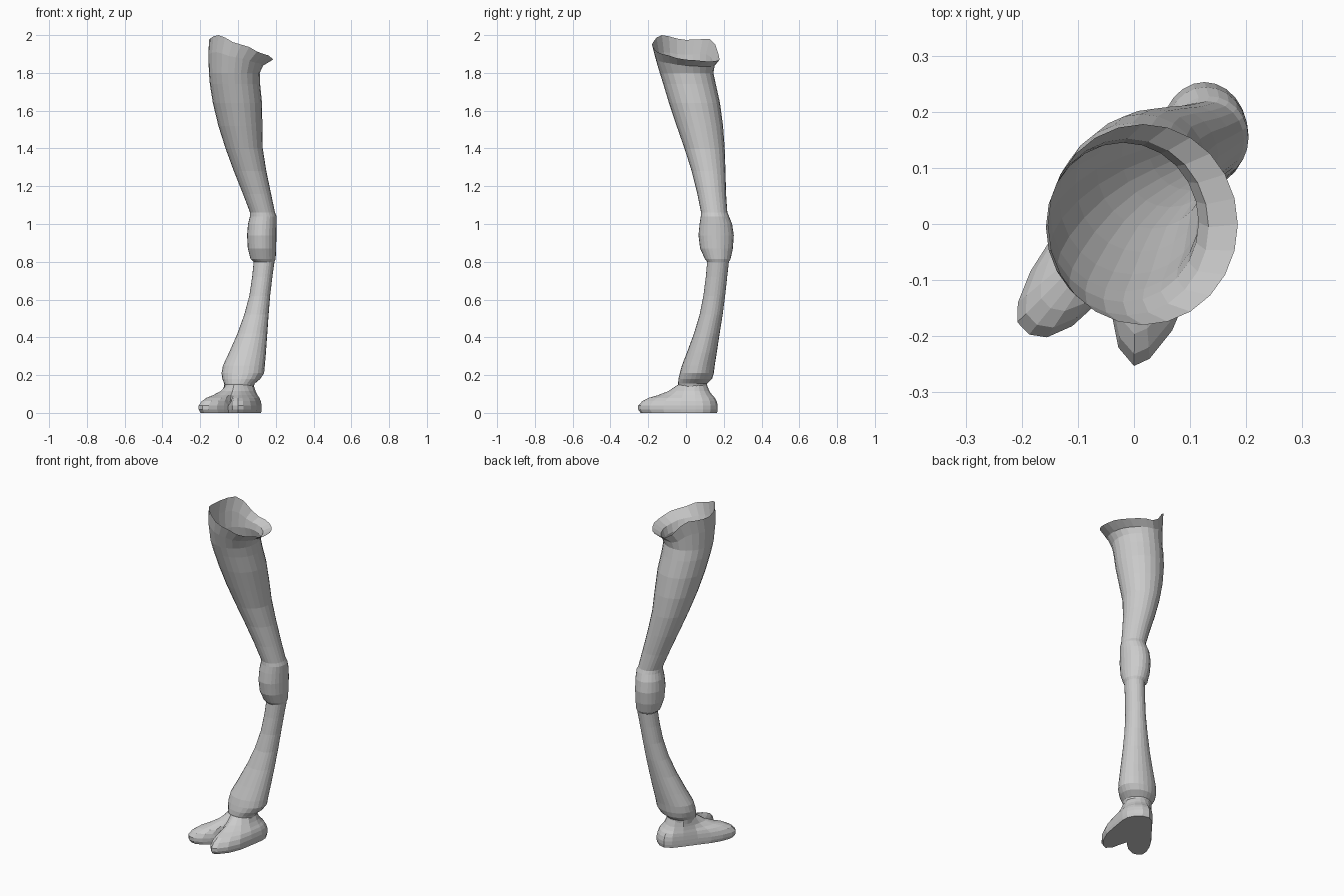
import bpy, bmesh
from math import sin, cos, pi, atan2

SEG = 24


def loft(name, rings, cap_start=False, cap_end=False):
    """Skin a list of equal-length closed loops with quads."""
    bm = bmesh.new()
    loops = [[bm.verts.new(p) for p in ring] for ring in rings]
    n = len(loops[0])
    for a, b in zip(loops, loops[1:]):
        for i in range(n):
            j = (i + 1) % n
            bm.faces.new((a[i], a[j], b[j], b[i]))
    if cap_start:
        bm.faces.new(loops[0][::-1])
    if cap_end:
        bm.faces.new(loops[-1])
    bmesh.ops.recalc_face_normals(bm, faces=bm.faces)
    mesh = bpy.data.meshes.new(name)
    bm.to_mesh(mesh)
    bm.free()
    obj = bpy.data.objects.new(name, mesh)
    bpy.context.collection.objects.link(obj)
    return obj


def oval(z, x0, x1, y0, y1):
    cx, cy, rx, ry = (x0 + x1) / 2, (y0 + y1) / 2, (x1 - x0) / 2, (y1 - y0) / 2
    return [(cx + rx * cos(2 * pi * i / SEG), cy + ry * sin(2 * pi * i / SEG), z)
            for i in range(SEG)]


# Wavy open rim of the thigh: heights every 45 degrees from +x
rim_z = [1.87, 1.86, 1.87, 1.98, 1.975, 2.0, 1.95, 1.90]


def rim_height(i):
    t = i * 8 / SEG
    k = int(t)
    f = t - k
    f = f * f * (3 - 2 * f)
    return rim_z[k] * (1 - f) + rim_z[(k + 1) % 8] * f


rim = [(x, y, rim_height(i)) for i, (x, y, _) in
       enumerate(oval(0, -0.153, 0.185, -0.18, 0.178))]
collar = [(x, y, 1.80 + 0.55 * (rim_height(i) - 1.80)) for i, (x, y, _) in
          enumerate(oval(0, -0.157, 0.133, -0.163, 0.152))]

# Leg sections from ankle up to thigh: z, x range, y range
sections = [
    (0.13, -0.070, 0.080, -0.040, 0.110),
    (0.155, -0.073, 0.088, -0.042, 0.112),
    (0.18, -0.083, 0.118, -0.040, 0.138),
    (0.21, -0.087, 0.138, -0.033, 0.147),
    (0.25, -0.080, 0.142, -0.022, 0.152),
    (0.32, -0.047, 0.148, 0.005, 0.163),
    (0.42, -0.003, 0.155, 0.042, 0.178),
    (0.52, 0.033, 0.162, 0.072, 0.194),
    (0.62, 0.060, 0.170, 0.092, 0.207),
    (0.72, 0.075, 0.182, 0.105, 0.218),
    (0.80, 0.083, 0.193, 0.112, 0.227),
    (0.815, 0.066, 0.199, 0.100, 0.236),
    (0.87, 0.052, 0.202, 0.075, 0.248),
    (0.94, 0.048, 0.203, 0.066, 0.253),
    (1.00, 0.053, 0.204, 0.072, 0.244),
    (1.04, 0.063, 0.204, 0.078, 0.228),
    (1.06, 0.064, 0.196, 0.080, 0.219),
    (1.16, 0.026, 0.175, 0.060, 0.212),
    (1.28, -0.022, 0.150, 0.030, 0.209),
    (1.40, -0.066, 0.131, -0.008, 0.205),
    (1.52, -0.104, 0.129, -0.050, 0.196),
    (1.64, -0.133, 0.127, -0.090, 0.180),
    (1.74, -0.149, 0.117, -0.120, 0.158),
    (1.80, -0.154, 0.115, -0.139, 0.145),
]
loft("leg", [oval(*s) for s in sections] + [collar, rim])

# Foot outline seen from above, heel round to the two toes
outline = [(0.125, 0.05), (0.124, 0.09), (0.105, 0.13), (0.07, 0.158), (0.03, 0.168),
           (-0.01, 0.145), (-0.05, 0.095), (-0.10, 0.03), (-0.15, -0.03),
           (-0.185, -0.085), (-0.207, -0.14), (-0.208, -0.175), (-0.187, -0.197),
           (-0.155, -0.202), (-0.11, -0.182), (-0.075, -0.15), (-0.052, -0.125),
           (-0.038, -0.17), (-0.028, -0.22), (0.0, -0.253), (0.028, -0.24),
           (0.068, -0.19), (0.098, -0.12), (0.113, -0.03)]
CX, CY = 0.005, 0.035


def foot_ring(t, z):
    """Blend the foot outline (t=0) towards the ankle neck (t=1)."""
    ring = []
    for i, (x, y) in enumerate(outline):
        a = atan2(y - CY, x - CX)
        nx, ny = CX + 0.078 * cos(a), CY + 0.076 * sin(a)
        dip = 0.55 if i == 16 and 0 < t < 0.5 else 1.0
        ring.append((x + (nx - x) * t, y + (ny - y) * t, z * dip))
    return ring


loft("foot", [foot_ring(0.06, 0.0), foot_ring(0.0, 0.018), foot_ring(0.0, 0.038),
              foot_ring(0.10, 0.062), foot_ring(0.27, 0.080), foot_ring(0.50, 0.094),
              foot_ring(0.75, 0.115), foot_ring(1.0, 0.150)], cap_start=True)
